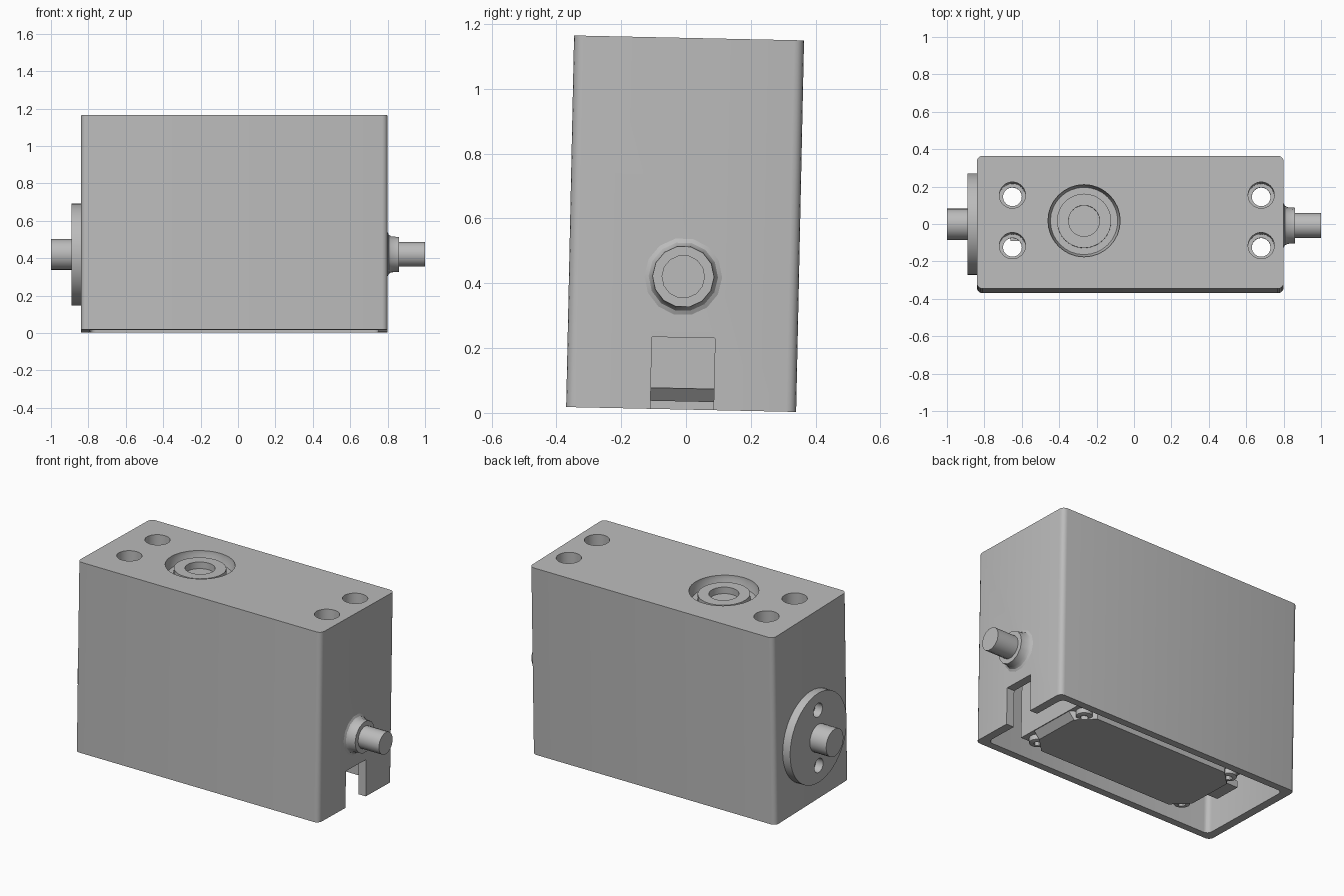
import bpy
import bmesh
from math import pi, radians
from mathutils import Matrix

if "Cube" in bpy.data.objects:
    bpy.data.objects.remove(bpy.data.objects["Cube"])

metal = bpy.data.materials.new("grey metal")
metal.use_nodes = True
GREY = (0.5, 0.5, 0.5, 1)
metal.diffuse_color = GREY
metal.node_tree.nodes["Principled BSDF"].inputs["Base Color"].default_value = GREY

# The whole housing leans very slightly backwards
LEAN = Matrix.Translation((0, -0.015, 0.0105)) @ Matrix.Rotation(radians(-1.22), 4, "X")
H, W = 1.147, 0.71
X0, X1 = -0.84, 0.80
SHAFT_Z = 0.41


def make(name, bm):
    bmesh.ops.recalc_face_normals(bm, faces=bm.faces)
    mesh = bpy.data.meshes.new(name)
    bm.to_mesh(mesh)
    bm.free()
    mesh.materials.append(metal)
    ob = bpy.data.objects.new(name, mesh)
    bpy.context.collection.objects.link(ob)
    ob.matrix_world = LEAN
    return ob


def box(name, x, y, z, corner=0.0, segments=4):
    """Box from ranges, with optional rounded or cut vertical edges."""
    bm = bmesh.new()
    bmesh.ops.create_cube(bm, size=1)
    for v in bm.verts:
        v.co = [r[0] if c < 0 else r[1] for c, r in zip(v.co, (x, y, z))]
    if corner:
        edges = [e for e in bm.edges if abs(e.verts[0].co.z - e.verts[1].co.z) > 1e-4]
        bmesh.ops.bevel(bm, geom=edges, offset=corner, segments=segments,
                        profile=0.5, affect="EDGES")
    return make(name, bm)


def lathe(name, profile, centre, axis="Z", sides=32):
    """Closed solid of revolution; profile holds (along axis, radius)."""
    bm = bmesh.new()
    rings = []
    for h, r in profile:
        ring = bmesh.ops.create_circle(bm, segments=sides, radius=r)["verts"]
        for v in ring:
            v.co.z = h
        rings.append(ring)
    for a, b in zip(rings, rings[1:]):
        for i in range(sides):
            j = (i + 1) % sides
            bm.faces.new((a[i], a[j], b[j], b[i]))
    bm.faces.new(rings[0])
    bm.faces.new(rings[-1])
    if axis == "X":
        bm.transform(Matrix.Rotation(pi / 2, 4, "Y"))
    bm.transform(Matrix.Translation(centre))
    return make(name, bm)


def cut(ob, cutters):
    for c in cutters:
        mod = ob.modifiers.new("cut", "BOOLEAN")
        mod.operation, mod.solver, mod.object = "DIFFERENCE", "EXACT", c
        bpy.context.view_layer.objects.active = ob
        bpy.ops.object.modifier_apply(modifier=mod.name)
        bpy.data.objects.remove(c)


# Housing: open at the bottom, with cable slot, stepped bolt holes, bearing seat
housing = box("housing", (X0, X1), (-W / 2, W / 2), (0, H), 0.03)
cutters = [
    box("cavity", (X0 + 0.05, X1 - 0.05), (-0.31, 0.31), (-0.1, 0.68), 0.03),
    box("cable_slot", (0.7, 0.9), (-0.095, 0.1), (-0.1, 0.222)),
    lathe("bearing_seat", [(H - 0.06, 0.18), (H - 0.02, 0.193), (H + 0.1, 0.193)],
          (-0.267, 0.008, 0)),
]
bolt_bore = [(0.6, 0.05), (0.72, 0.05), (0.72, 0.07), (H + 0.1, 0.07)]
for x in (-0.65, 0.68):
    for y in (-0.125, 0.145):
        cutters.append(lathe("bolt_hole", bolt_bore, (x, y, 0)))
cut(housing, cutters)

# Bearing in the top face
bearing = lathe("bearing", [(H - 0.07, 0.145), (H - 0.02, 0.145)], (-0.267, 0.008, 0))
cut(bearing, [lathe("bearing_bore", [(H - 0.066, 0.083), (H, 0.083)], (-0.267, 0.008, 0))])

# Right shaft with flared collar
right_shaft = lathe("right_shaft", [(0.78, 0.12), (0.80, 0.12), (0.806, 0.107), (0.82, 0.098),
                                    (0.86, 0.095), (0.86, 0.067), (1.0, 0.067)],
                    (0, -0.002, SHAFT_Z), "X", 14)

# Left flange with two holes, and its shaft
flange = lathe("left_flange", [(-0.89, 0.272), (X0 + 0.01, 0.272)], (0, 0.005, SHAFT_Z), "X", 48)
cut(flange, [lathe("flange_hole", [(-0.95, 0.042), (X0 - 0.002, 0.042)],
                   (0, 0.005, SHAFT_Z + s * 0.17), "X", 24) for s in (-1, 1)])
left_shaft = lathe("left_shaft", [(-1.0, 0.083), (-0.88, 0.083)], (0, 0.005, SHAFT_Z), "X", 24)

# Inner gearbox, with its lower end edge sloped
gearbox = box("gearbox", (-0.57, 0.57), (-0.25, 0.25), (0.065, 0.7))
cover = box("gearbox_cover", (-0.54, 0.53), (-0.235, 0.235), (0.025, 0.07), 0.09, 1)
for v in cover.data.vertices:
    if v.co.z > 0.05 and v.co.x > 0.5:
        v.co.x += 0.04
tab = box("cover_tab", (-0.66, -0.56), (-0.078, 0.09), (0.07, 0.11))

# Socket screws at the cover corners
screws = []
for x in (-0.51, 0.50):
    for y in (-0.195, 0.195):
        screw = lathe("cover_screw", [(0.03, 0.03), (0.035, 0.045), (0.07, 0.045)], (x, y, 0), sides=20)
        cut(screw, [lathe("screw_socket", [(0.0, 0.022), (0.055, 0.022)], (x, y, 0), sides=6)])
        screws.append(screw)

# Smooth round surfaces, keep hard edges
bpy.ops.object.select_all(action="DESELECT")
for ob in [housing, bearing, right_shaft, flange, left_shaft] + screws:
    ob.select_set(True)
    bpy.context.view_layer.objects.active = ob
bpy.ops.object.shade_smooth_by_angle(angle=radians(32))
